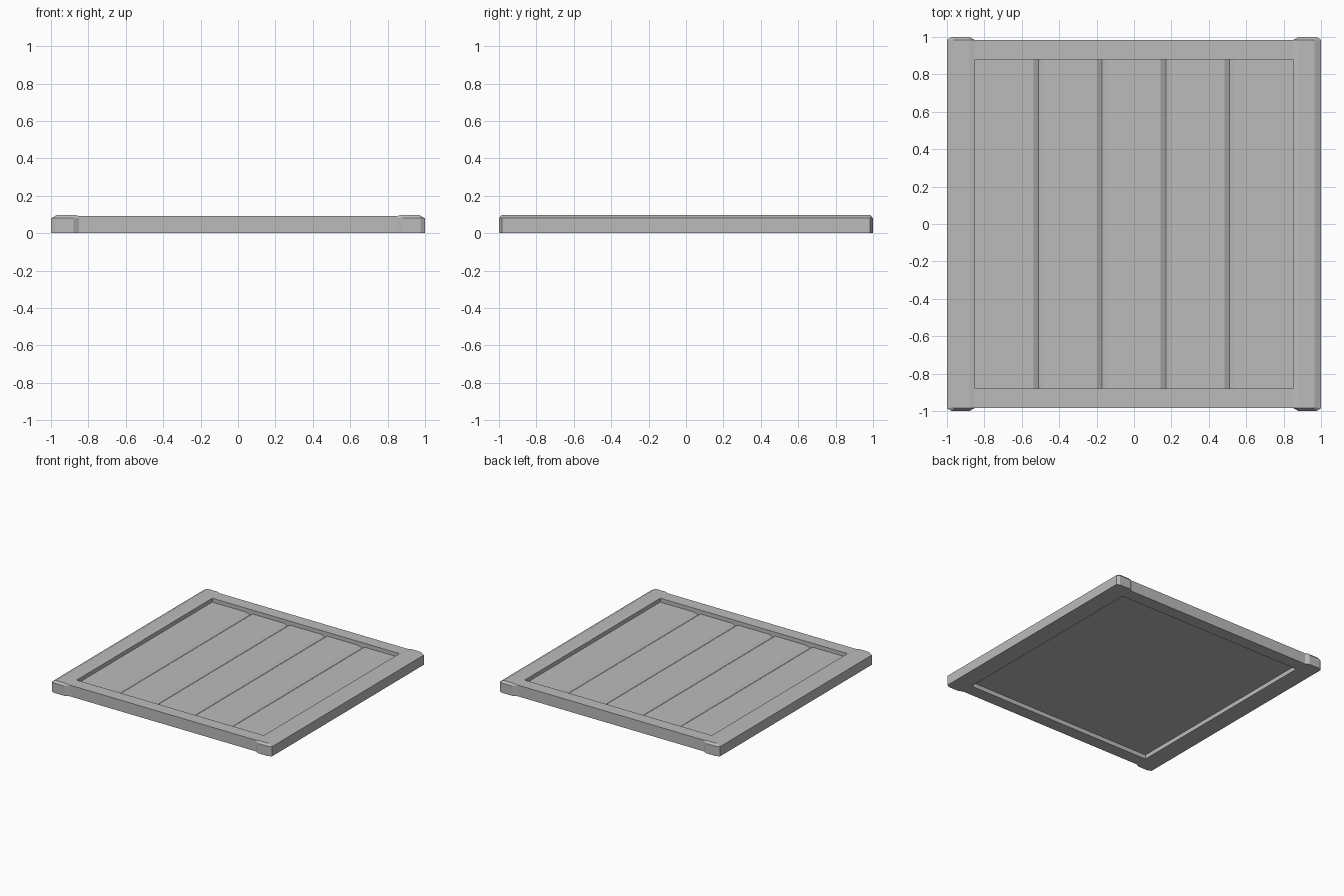
import bpy, bmesh

cube = bpy.data.objects.get("Cube")
if cube:
    bpy.data.objects.remove(cube, do_unlink=True)

grey = bpy.data.materials.new("Light grey")
grey.use_nodes = True
grey.diffuse_color = (0.5, 0.5, 0.5, 1)
grey.node_tree.nodes["Principled BSDF"].inputs["Base Color"].default_value = (0.5, 0.5, 0.5, 1)

INNER_X, INNER_Y, END_Y = 0.85, 0.88, 0.983
END_TOP, PANEL_LOW, PANEL_TOP = 0.092, 0.035, 0.06


def finish(name, bm):
    bmesh.ops.remove_doubles(bm, verts=bm.verts, dist=1e-5)
    bmesh.ops.recalc_face_normals(bm, faces=bm.faces)
    mesh = bpy.data.meshes.new(name)
    bm.to_mesh(mesh)
    bm.free()
    mesh.materials.append(grey)
    ob = bpy.data.objects.new(name, mesh)
    bpy.context.collection.objects.link(ob)
    return ob


def extrude_profile(name, profile, y0, y1):
    """Closed x-z profile swept along y."""
    bm = bmesh.new()
    a = [bm.verts.new((x, y0, z)) for x, z in profile]
    b = [bm.verts.new((x, y1, z)) for x, z in profile]
    for i in range(len(a)):
        j = (i + 1) % len(a)
        bm.faces.new((a[i], a[j], b[j], b[i]))
    bm.faces.new(a)
    bm.faces.new(b)
    return finish(name, bm)


def side_rail(name, side):
    """Rail with clipped corners, a bevelled outer edge and a gentle inner slope."""
    plan = [(INNER_X, END_Y), (0.88, 1), (0.975, 1), (1, 0.985)]
    crown = [(INNER_X, END_Y, END_TOP), (0.88, 0.985, 0.098),
             (0.965, 0.985, 0.098), (0.965, 0.98, 0.098)]

    def ring(points):
        return [(side * x, -y, z) for x, y, z in points] + \
               [(side * x, y, z) for x, y, z in reversed(points)]

    bm = bmesh.new()
    levels = [ring([(x, y, 0) for x, y in plan]),
              ring([(x, y, 0.08) for x, y in plan]),
              ring(crown)]
    rings = [[bm.verts.new(p) for p in level] for level in levels]
    n = len(rings[0])
    for low, high in zip(rings, rings[1:]):
        for i in range(n):
            j = (i + 1) % n
            bm.faces.new((low[i], low[j], high[j], high[i]))
    top = rings[-1]
    bm.faces.new(rings[0])
    bm.faces.new((top[0], top[1], top[-2], top[-1]))
    bm.faces.new(top[1:-1])
    return finish(name, bm)


# Side rails
side_rail("left_rail", 1)
side_rail("right_rail", -1)

# End rails
bar = [(-INNER_X, 0), (INNER_X, 0), (INNER_X, END_TOP), (-INNER_X, END_TOP)]
extrude_profile("front_rail", bar, -END_Y, -INNER_Y)
extrude_profile("back_rail", bar, INNER_Y, END_Y)

# Recessed panel of five boards with V grooves between them
BOARDS, GROOVE, DEPTH = 5, 0.027, 0.016
pitch = 2 * INNER_X / BOARDS
panel = [(INNER_X, PANEL_LOW), (-INNER_X, PANEL_LOW), (-INNER_X, PANEL_TOP)]
for k in range(1, BOARDS):
    x = -INNER_X + k * pitch
    panel += [(x - GROOVE, PANEL_TOP), (x, PANEL_TOP - DEPTH), (x + GROOVE, PANEL_TOP)]
panel.append((INNER_X, PANEL_TOP))
extrude_profile("board_panel", panel, -INNER_Y, INNER_Y)
